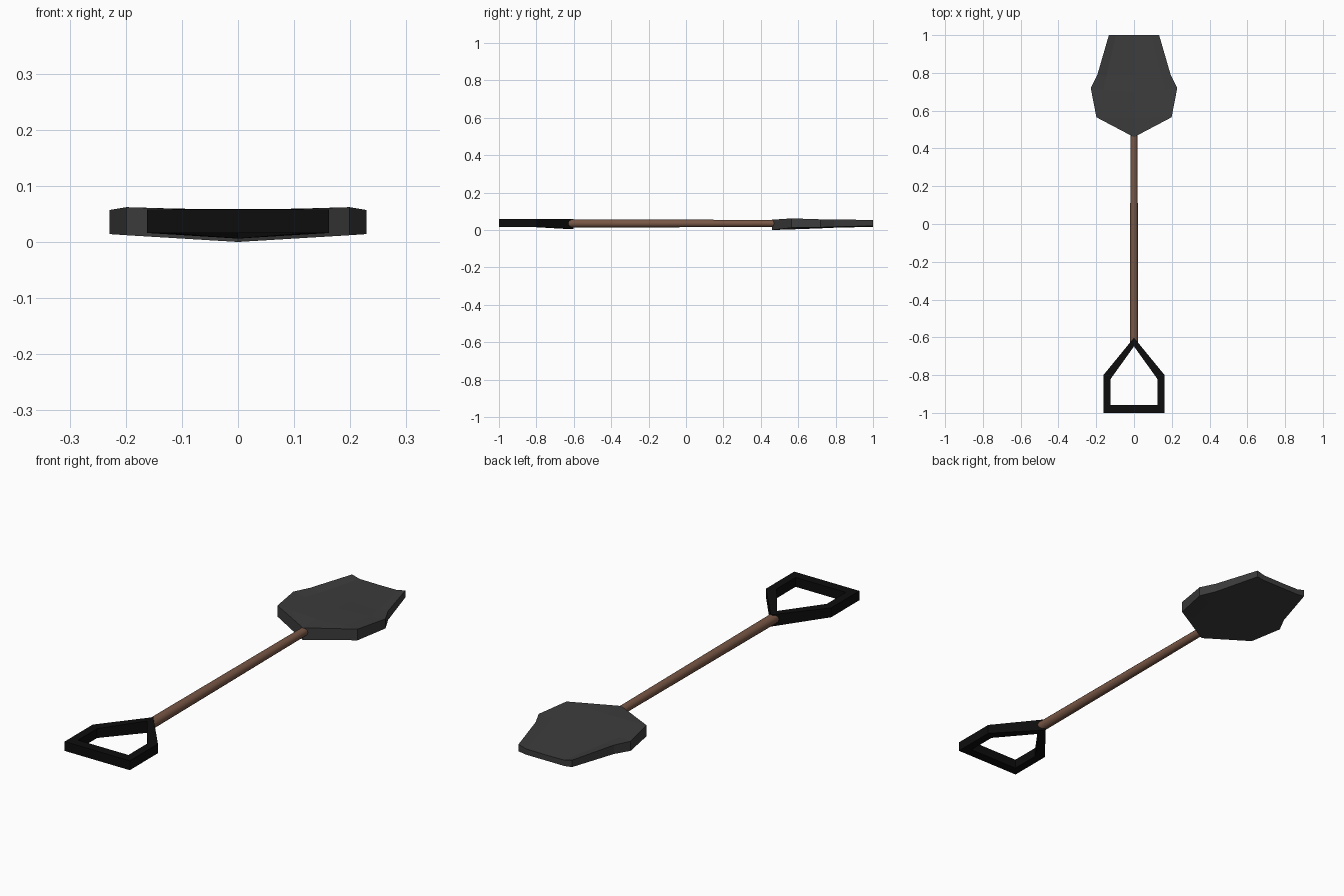
import bpy, bmesh, math
from mathutils import Matrix

if "Cube" in bpy.data.objects:
    bpy.data.objects.remove(bpy.data.objects["Cube"])


def paint(obj, name, rgb):
    mat = bpy.data.materials.new(name)
    mat.diffuse_color = (*rgb, 1)
    mat.use_nodes = True
    mat.node_tree.nodes["Principled BSDF"].inputs["Base Color"].default_value = mat.diffuse_color
    obj.data.materials.append(mat)


def finish(bm, name):
    bmesh.ops.recalc_face_normals(bm, faces=bm.faces)
    mesh = bpy.data.meshes.new(name)
    bm.to_mesh(mesh)
    bm.free()
    obj = bpy.data.objects.new(name, mesh)
    bpy.context.collection.objects.link(obj)
    return obj


# Blade: cross-sections from tip to shaft, each (x, y, top z, bottom z) from centre to rim
rows = [
    [(0, 1.0, .045, .020), (.095, 1.0, .046, .020), (.133, 1.0, .056, .025)],
    [(0, .79, .052, .015), (.145, .785, .053, .016), (.194, .79, .060, .020)],
    [(0, .70, .056, .011), (.165, .71, .057, .014), (.229, .72, .060, .017)],
    [(0, .56, .060, .006), (.13, .563, .063, .012), (.199, .565, .065, .015)],
]
apex = (0, .46, .058, .003)
bm = bmesh.new()


def pair(p, s=1):
    x, y, t, b = p
    return bm.verts.new((x * s, y, t)), bm.verts.new((x * s, y, b))


grid = [[pair(p, -1) for p in r[:0:-1]] + [pair(p) for p in r] for r in rows]
tip = pair(apex)
for side in (0, 1):
    for a, b in zip(grid, grid[1:]):
        for i in range(4):
            bm.faces.new([v[side] for v in (a[i], a[i + 1], b[i + 1], b[i])])
    for i in range(4):
        bm.faces.new([v[side] for v in (grid[-1][i], grid[-1][i + 1], tip)])
# Blade edge wall
rim = grid[0] + [r[-1] for r in grid[1:]] + [tip] + [r[0] for r in grid[:0:-1]]
for a, b in zip(rim, rim[1:] + rim[:1]):
    bm.faces.new((a[0], b[0], b[1], a[1]))
blade = finish(bm, "blade")
paint(blade, "dark_steel", (.045, .045, .045))

# Shaft: slightly tapered wooden pole along y
bm = bmesh.new()
bmesh.ops.create_cone(bm, cap_ends=True, segments=12, radius1=.0225, radius2=.0185,
                      depth=1.12, matrix=Matrix.Translation((0, -.07, .038))
                      @ Matrix.Rotation(-math.pi / 2, 4, 'X'))
shaft = finish(bm, "shaft")
paint(shaft, "wood", (.19, .095, .06))
bpy.context.view_layer.objects.active = shaft
shaft.select_set(True)
bpy.ops.object.shade_smooth_by_angle(angle=math.radians(40))

# Grip: five-sided ring, a little thicker where it meets the shaft
outer = [(-.162, -1), (.162, -1), (.162, -.80), (0, -.602), (-.162, -.80)]
inner = [(-.125, -.957), (.125, -.957), (.125, -.822), (0, -.648), (-.125, -.822)]
heights = [(.019, .061)] * 3 + [(.009, .062)] + [(.019, .061)]
bm = bmesh.new()
loops = []
for pts, k in ((outer, 0), (outer, 1), (inner, 1), (inner, 0)):
    loops.append([bm.verts.new((x, y, h[k])) for (x, y), h in zip(pts, heights)])
for a, b in zip(loops, loops[1:] + loops[:1]):
    for i in range(5):
        j = (i + 1) % 5
        bm.faces.new((a[i], a[j], b[j], b[i]))
grip = finish(bm, "grip")
paint(grip, "black_plastic", (.004, .004, .004))

# Rest the lowest point on the ground
for obj in (blade, shaft, grip):
    obj.data.transform(Matrix.Translation((0, 0, -.003)))
